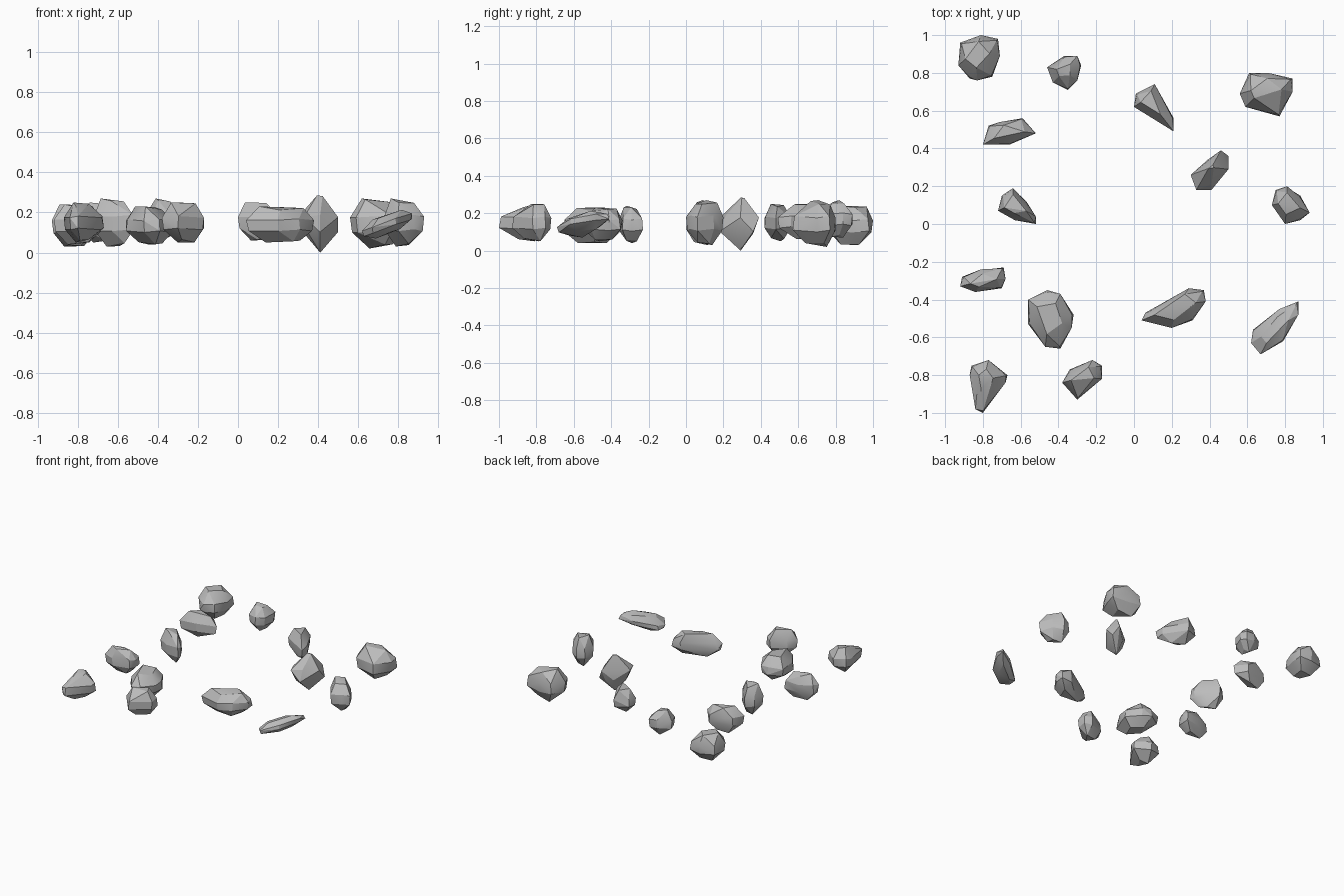
import bpy, bmesh, math, random
from mathutils import Vector

cube = bpy.data.objects.get("Cube")
if cube:
    bpy.data.objects.remove(cube, do_unlink=True)

random.seed(4)

# One plain grey stone colour
stone = bpy.data.materials.new("stone grey")
stone.use_nodes = True
grey = (0.5, 0.5, 0.5, 1)
stone.diffuse_color = grey
stone.node_tree.nodes["Principled BSDF"].inputs["Base Color"].default_value = grey


def rock(name, outline, low, high, crest=None, cap=0.58, lean=0):
    """Faceted stone: hull of a plan outline, a crown and a smaller underside.
    Measurements are in hundredths of a unit; lean lifts the stone along x."""
    plan = [Vector(p) for p in outline]
    middle = sum(plan, Vector((0, 0))) / len(plan)
    top = Vector(crest) if crest else middle
    height = high - low
    bm = bmesh.new()

    def add(p, z):
        z += lean * (p.x - middle.x)
        bm.verts.new((p.x / 100, p.y / 100, z / 100))

    for i, p in enumerate(plan):
        # Girdle: widest point alternates between lower and upper level
        wide, narrow = (0.36, 0.66) if i % 2 else (0.62, 0.32)
        add(p, low + height * wide)
        add(middle.lerp(p, 0.93 if cap > 0.3 else 0.7), low + height * narrow)
        # Crown and underside, made from every other corner
        if i % 2 == 0:
            drop = random.uniform(0, 0.1) * height if i else 0
            add(top.lerp(p, cap), high - drop)
        else:
            rise = random.uniform(0, 0.1) * height if i > 1 else 0
            add(middle.lerp(p, cap * 0.85), low + rise)

    hull = bmesh.ops.convex_hull(bm, input=bm.verts)
    loose = [v for v in bm.verts if not v.link_faces]
    bmesh.ops.delete(bm, geom=loose, context="VERTS")
    # Merge nearly flat neighbours into broad facets
    bmesh.ops.dissolve_limit(bm, angle_limit=math.radians(11),
                             verts=bm.verts, edges=bm.edges)
    bmesh.ops.recalc_face_normals(bm, faces=bm.faces)
    mesh = bpy.data.meshes.new(name)
    bm.to_mesh(mesh)
    bm.free()
    mesh.materials.append(stone)
    obj = bpy.data.objects.new(name, mesh)
    bpy.context.collection.objects.link(obj)
    bpy.ops.object.select_all(action="DESELECT")
    obj.select_set(True)
    bpy.context.view_layer.objects.active = obj
    bpy.ops.object.shade_smooth_by_angle(angle=math.radians(22))
    return obj


# Back row
rock("back_right_boulder",
     [(-93, 84), (-92, 96), (-81, 100), (-72, 98), (-71, 89), (-75, 78), (-83, 76), (-87, 77)],
     low=3, high=24, crest=(-84, 92))
rock("back_small_stone",
     [(-46, 83), (-37, 89), (-30, 89), (-28, 84), (-30, 76), (-35, 71), (-43, 75)],
     low=7, high=27, crest=(-37, 81), cap=0.45)
rock("back_wedge_stone",
     [(0, 62), (1, 69), (11, 74), (21, 56), (21, 49), (9, 57)],
     low=6, high=25, crest=(7, 67), cap=0.5)
rock("back_left_boulder",
     [(56, 69), (61, 80), (71, 80), (84, 77), (84, 70), (77, 57), (59, 62)],
     low=2, high=27, crest=(70, 73))

# Middle stones
rock("right_long_stone",
     [(-80, 42), (-77, 52), (-71, 54), (-59, 56), (-52, 48), (-66, 42)],
     low=5, high=25, crest=(-66, 50))
rock("right_middle_stone",
     [(-72, 7), (-70, 15), (-64, 19), (-57, 12), (-52, 4), (-52, 0), (-63, 2)],
     low=3, high=27, crest=(-64, 11))
rock("left_pointed_stone",
     [(30, 26), (39, 34), (46, 39), (50, 36), (50, 29), (41, 18), (33, 18)],
     low=0, high=28.5, crest=(41, 30), cap=0.14)
rock("left_middle_stone",
     [(73, 10), (75, 18), (81, 20), (88, 15), (93, 6), (88, 2), (80, 0)],
     low=3, high=27, crest=(81, 12))
rock("right_slim_stone",
     [(-92, -33), (-91, -28), (-81, -24), (-69, -23), (-68, -29), (-70, -34), (-84, -36)],
     low=4, high=24)

# Front row
rock("front_large_boulder",
     [(-56, -40), (-46, -35), (-39, -37), (-32, -48), (-33, -55), (-39, -66), (-47, -65), (-56, -53)],
     low=4, high=23, crest=(-45, -49))
rock("front_long_boulder",
     [(4, -51), (6, -47), (29, -34), (37, -35), (38, -41), (31, -51), (20, -55)],
     low=5, high=23, crest=(23, -43), cap=0.65)
rock("front_left_slab",
     [(62, -63), (63, -56), (77, -45), (87, -41), (87, -48), (79, -62), (67, -69)],
     low=9, high=19, lean=0.35)
rock("front_right_spike",
     [(-87, -80), (-86, -75), (-77, -72), (-67, -80), (-68, -84), (-80, -100), (-84, -98)],
     low=5, high=25, crest=(-79, -80), cap=0.4)
rock("front_blunt_stone",
     [(-38, -84), (-34, -77), (-22, -72), (-17, -75), (-17, -82), (-30, -93)],
     low=5, high=25, crest=(-27, -81))
